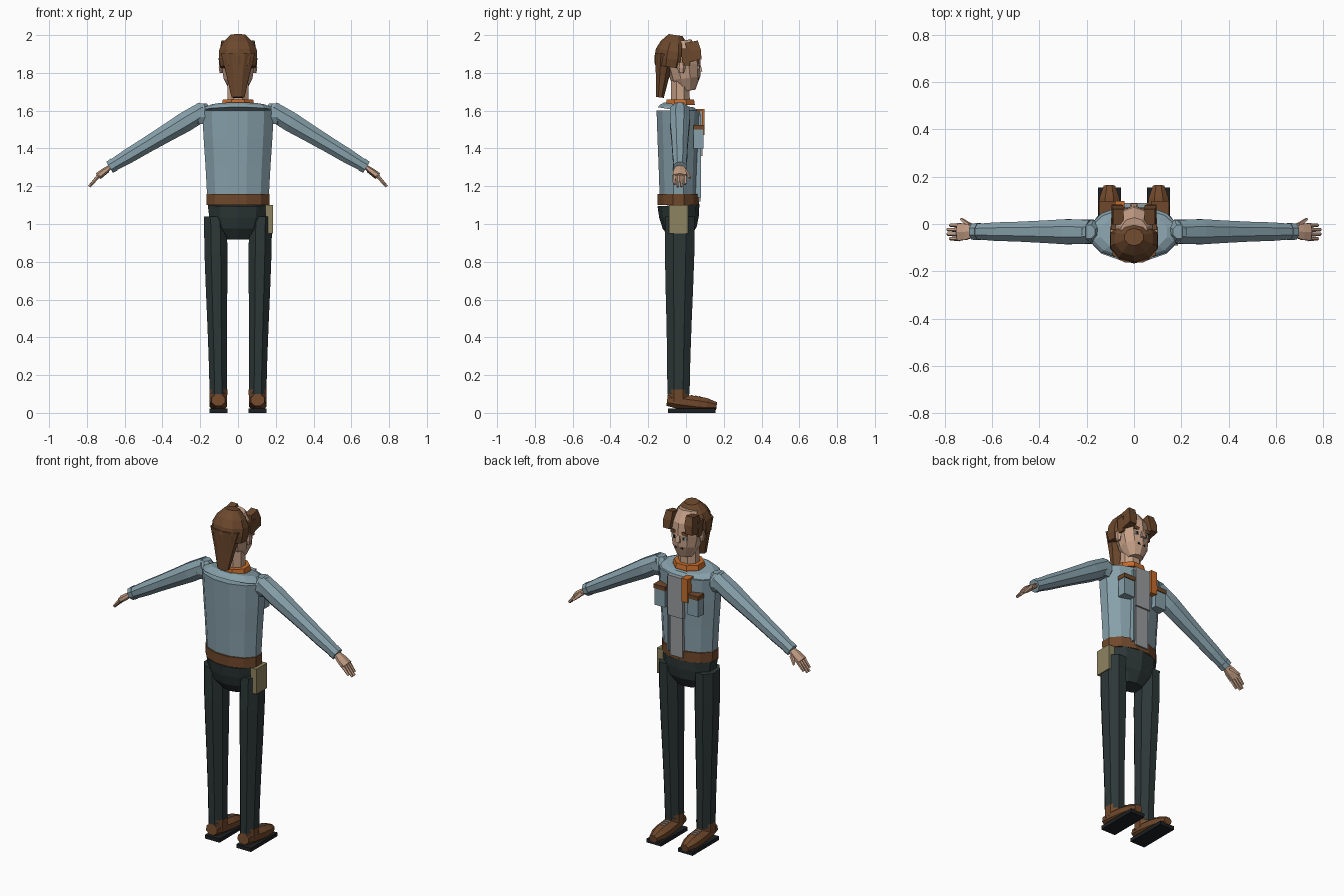
import bpy, bmesh, math
from mathutils import Vector

if "Cube" in bpy.data.objects:
    bpy.data.objects.remove(bpy.data.objects["Cube"], do_unlink=True)


def material(name, red, green, blue):
    mat = bpy.data.materials.new(name)
    mat.use_nodes = True
    colour = (red, green, blue, 1)
    mat.diffuse_color = colour
    mat.node_tree.nodes["Principled BSDF"].inputs["Base Color"].default_value = colour
    return mat


skin = material("skin", .56, .35, .24)
hair = material("hair brown", .15, .065, .026)
leather = material("leather brown", .16, .065, .024)
shirt = material("shirt blue grey", .24, .35, .4)
trousers = material("trouser green black", .026, .038, .038)
orange = material("collar orange", .56, .15, .025)
tan = material("pouch tan", .27, .23, .12)
grey = material("panel grey", .32, .33, .34)
black = material("sole black", .012, .014, .016)
white = material("eye white", .75, .75, .72)

SIDEWAYS, FORWARD = Vector((1, 0, 0)), Vector((0, 1, 0))


def finish(name, mat, bm):
    bmesh.ops.recalc_face_normals(bm, faces=bm.faces)
    mesh = bpy.data.meshes.new(name)
    bm.to_mesh(mesh)
    bm.free()
    mesh.materials.append(mat)
    part = bpy.data.objects.new(name, mesh)
    bpy.context.collection.objects.link(part)


def tube(name, mat, start, end, radii, depth=1, sides=8, across=SIDEWAYS):
    """Rings of the given radii, evenly spaced from start to end; depth flattens them."""
    start, end = Vector(start), Vector(end)
    other = (end - start).cross(across).normalized() * depth
    bm = bmesh.new()
    rings = []
    for index, radius in enumerate(radii):
        centre = start.lerp(end, index / (len(radii) - 1))
        corner = radius / math.cos(math.pi / sides)
        angles = [math.tau * (step + .5) / sides for step in range(sides)]
        rings.append([bm.verts.new(centre + corner * (across * math.cos(a) + other * math.sin(a)))
                      for a in angles])
    for lower, upper in zip(rings, rings[1:]):
        for i in range(sides):
            bm.faces.new((lower[i - 1], lower[i], upper[i], upper[i - 1]))
    bm.faces.new(rings[0])
    bm.faces.new(rings[-1])
    finish(name, mat, bm)


def box(name, mat, centre, size):
    bm = bmesh.new()
    bmesh.ops.create_cube(bm, size=1)
    bmesh.ops.scale(bm, vec=size, verts=bm.verts)
    bmesh.ops.translate(bm, vec=centre, verts=bm.verts)
    finish(name, mat, bm)


def chest_plate(name, mat, x, width, bottom, top, front):
    back = .04
    box(name, mat, (x, (front + back) / 2, (top + bottom) / 2), (width, front - back, top - bottom))


def face_plate(name, mat, x, z, width, height, front=.068):
    thickness = .009
    box(name, mat, (x, front - thickness / 2, z), (width, thickness, height))


# Height landmarks and the body's centre line
ankle, crotch, belt_bottom, belt_top = .1, .92, 1.1, 1.16
shoulder_line, neck_base, crown = 1.6, 1.63, 2
body_y = -.04

# Torso, collar, belt and hips
tube("sweater", shirt, (0, body_y, belt_top), (0, body_y, shoulder_line),
     (.164, .172, .182, .19), depth=.61, sides=12)
tube("sweater_yoke", shirt, (0, body_y, shoulder_line), (0, -.035, neck_base),
     (.19, .175, .14), depth=.58, sides=12)
tube("collar", orange, (0, -.03, neck_base), (0, -.03, 1.66), (.086, .08), depth=.9)
tube("belt", leather, (0, body_y, belt_bottom), (0, body_y, belt_top), (.166, .167), depth=.66, sides=12)
tube("hips", trousers, (0, -.03, crotch), (0, body_y, belt_bottom),
     (.07, .13, .152, .16), depth=.66, sides=10)
box("belt_pouch", tan, (.165, body_y, 1.025), (.04, .1, .15))

# Chest panels and marker
panel_joint = 1.36
chest_plate("upper_panel", grey, .01, .1, panel_joint, 1.6, .088)
chest_plate("lower_panel", grey, .01, .085, 1.12, panel_joint, .078)
chest_plate("panel_edge", shirt, .065, .012, 1.14, 1.58, .08)
chest_plate("chest_marker", orange, -.06, .04, 1.47, 1.61, .098)

# Neck and head
tube("neck", skin, (0, -.03, neck_base), (0, -.03, 1.76), (.056, .054), depth=.9)
tube("head", skin, (0, .006, 1.705), (0, -.03, 1.97), (.042, .076, .086, .087, .055), sides=10)
tube("nose", skin, (0, .072, 1.805), (0, .062, 1.865), (.015, .012, .007), sides=4)
face_plate("mouth", black, 0, 1.77, .05, .01)

# Hair crown and tail
tube("hair_crown", hair, (0, -.08, 1.83), (0, -.055, crown),
     (.093, .102, .1, .08, .04), depth=.88, sides=10)
tube("hair_tail", hair, (0, -.138, 1.67), (0, -.11, 1.9), (.034, .06, .09), depth=.6)

for side, mirror in (("left", 1), ("right", -1)):
    def at(x, y, z):
        return Vector((mirror * x, y, z))

    def limb(name, mat, start, end, radii, **options):
        tube(f"{side}_{name}", mat, start, end, radii, **options)

    # Locks, ears and eyes
    limb("hair_lock", hair, at(.074, .05, 1.865), at(.066, .03, 1.965), (.022, .026, .022),
         depth=1.5, sides=4)
    limb("sideburn", hair, at(.088, 0, 1.84), at(.088, 0, 1.93), (.008, .01), depth=2.5, sides=4)
    limb("ear", skin, at(.09, -.025, 1.8), at(.09, -.025, 1.855), (.008, .012, .01), depth=1.6, sides=6)
    eye_x = mirror * .032
    face_plate(f"{side}_eyebrow", hair, eye_x, 1.86, .044, .02, .07)
    face_plate(f"{side}_eye", white, eye_x, 1.83, .03, .02)
    face_plate(f"{side}_pupil", black, eye_x, 1.83, .012, .018, .07)

    # Chest pocket with flap
    pocket_x, pocket_top = mirror * .11, 1.5
    chest_plate(f"{side}_pocket", shirt, pocket_x, .07, 1.4, pocket_top, .092)
    chest_plate(f"{side}_pocket_flap", leather, pocket_x, .076, pocket_top, 1.525, .097)

    # Shoulder, arm and cuff
    shoulder, wrist = at(.18, -.033, 1.6), at(.68, -.032, 1.3)
    limb("shoulder", shirt, at(.192, -.033, 1.53), at(.192, -.033, 1.637), (.035, .052, .05, .028))
    limb("arm", shirt, shoulder, wrist, (.05, .053, .047, .042, .039, .031), across=FORWARD)
    limb("cuff", shirt, shoulder.lerp(wrist, .95), wrist, (.036, .034), across=FORWARD)

    # Palm, fingers and thumb
    limb("palm", skin, wrist, at(.742, -.034, 1.253), (.024, .034, .036),
         depth=.45, sides=6, across=FORWARD)
    for finger in range(4):
        y = -.062 + finger * .019
        reach = .012 if finger in (1, 2) else 0
        knuckle, tip = at(.735, y, 1.258), at(.776 + reach, y, 1.21 - reach)
        limb(f"finger_{finger + 1}", skin, knuckle, tip, (.009, .006), sides=5, across=FORWARD)
    limb("thumb", skin, at(.692, -.01, 1.285), at(.73, .02, 1.245), (.012, .006),
         sides=5, across=FORWARD)

    # Trouser leg
    foot_x = .104
    limb("leg", trousers, at(foot_x, body_y, ankle), at(.12, -.032, 1.04),
         (.046, .048, .052, .057, .061, .06), depth=1.28)

    # Shoe, sole and laces
    heel, toe = at(foot_x, -.1, .068), at(foot_x, .162, .036)
    limb("shoe", leather, heel, toe, (.036, .045, .046, .047, .042, .024), depth=.85)
    limb("shoe_cuff", leather, at(foot_x, body_y, .06), at(foot_x, body_y, .125), (.046, .048), depth=1.2)
    box(f"{side}_sole", black, at(foot_x, .03, .011), (.096, .25, .022))
    for lace in range(3):
        spot = heel.lerp(toe, .5 + lace * .08)
        box(f"{side}_lace_{lace + 1}", grey, spot + Vector((0, 0, .038)), (.04, .008, .009))
